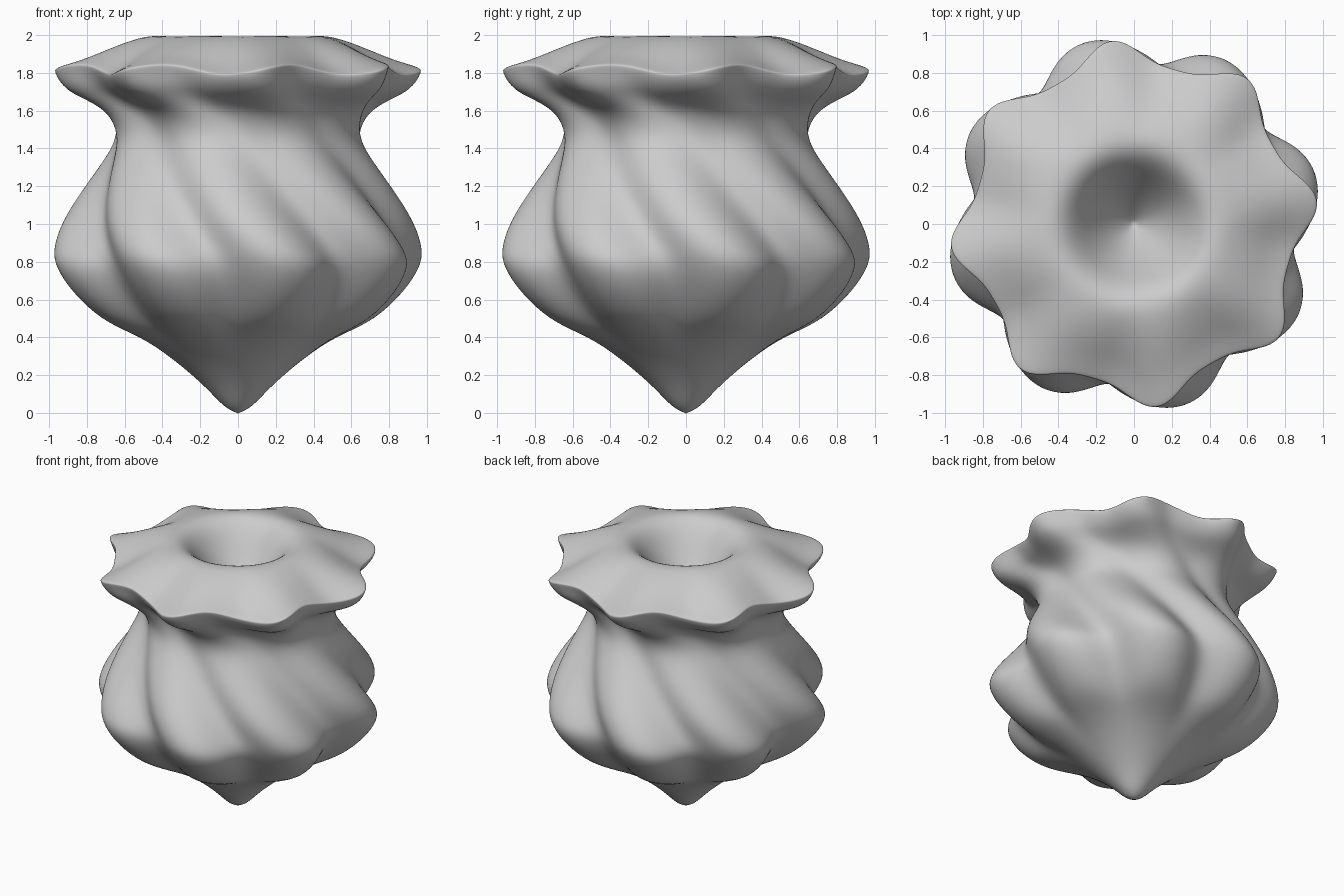
import bpy, bmesh, math

if "Cube" in bpy.data.objects:
    bpy.data.objects.remove(bpy.data.objects["Cube"])

LOBES, SEG = 8, 96

# Ring profile from the pointed foot to the funnel: radius, z, lobe amplitude, lobe angle, z wave
rings = [
    (0.08, 0.035, 0.00, 20, 0),
    (0.19, 0.16, 0.00, 20, 0),
    (0.40, 0.33, 0.0, 20, 0),
    (0.56, 0.42, 0.018, 20, 0),
    (0.70, 0.49, 0.055, 19, 0),
    (0.845, 0.64, 0.07, 18, 0),
    (0.925, 0.77, 0.073, 16.5, 0),
    (0.93, 0.86, 0.073, 13, 0),
    (0.88, 1.01, 0.062, 5, 0),
    (0.775, 1.20, 0.04, -5, 0),
    (0.685, 1.36, 0.022, -14, 0),
    (0.645, 1.47, 0.016, -22, 0),
    (0.675, 1.59, 0.03, -28, 0),
    (0.77, 1.66, 0.05, -33, 0.01),
    (0.855, 1.71, 0.065, -36, 0.02),
    (0.90, 1.775, 0.068, -38, 0.027),
    (0.915, 1.815, 0.068, -38, 0.027),
    (0.91, 1.822, 0.068, -38, 0.027),
    (0.79, 1.862, 0.045, -38, 0.022),
    (0.64, 1.94, 0.02, -38, 0.01),
    (0.48, 2.002, 0.003, -38, 0),
    (0.385, 1.99, 0.0, -38, 0),
    (0.31, 1.92, 0.0, -38, 0),
    (0.235, 1.80, 0.0, -38, 0),
    (0.14, 1.66, 0.0, -38, 0),
    (0.05, 1.56, 0.0, -38, 0),
]

bm = bmesh.new()


def make_ring(r, z, amp, phase, wave):
    verts = []
    for i in range(SEG):
        a = 2 * math.pi * i / SEG
        # the mesh columns follow the twist of the lobes
        t = a + math.radians(phase)
        lobe = math.cos(LOBES * a)
        second = 1 - math.cos(2 * LOBES * a)
        lobe += -0.2 * second if z > 1.65 else 0.1 * second  # pointed rim, broad body lobes
        rad = r + amp * lobe
        dz = wave * math.sin(LOBES * a)
        verts.append(bm.verts.new((rad * math.cos(t), rad * math.sin(t), z + dz)))
    return verts


# Twisted fluted skin
loops = [make_ring(*ring) for ring in rings]
for lo, hi in zip(loops, loops[1:]):
    for i in range(SEG):
        j = (i + 1) % SEG
        bm.faces.new((lo[i], lo[j], hi[j], hi[i]))

# Foot tip and funnel bottom
foot = bm.verts.new((0, 0, -0.005))
well = bm.verts.new((0, 0, 1.52))
for i in range(SEG):
    j = (i + 1) % SEG
    bm.faces.new((foot, loops[0][j], loops[0][i]))
    bm.faces.new((well, loops[-1][i], loops[-1][j]))

bmesh.ops.recalc_face_normals(bm, faces=bm.faces)
mesh = bpy.data.meshes.new("fluted_vase")
bm.to_mesh(mesh)
bm.free()
mesh.polygons.foreach_set("use_smooth", [True] * len(mesh.polygons))
vase = bpy.data.objects.new("fluted_vase", mesh)
bpy.context.collection.objects.link(vase)

sub = vase.modifiers.new("smooth", 'SUBSURF')
sub.levels = 2
sub.render_levels = 2
